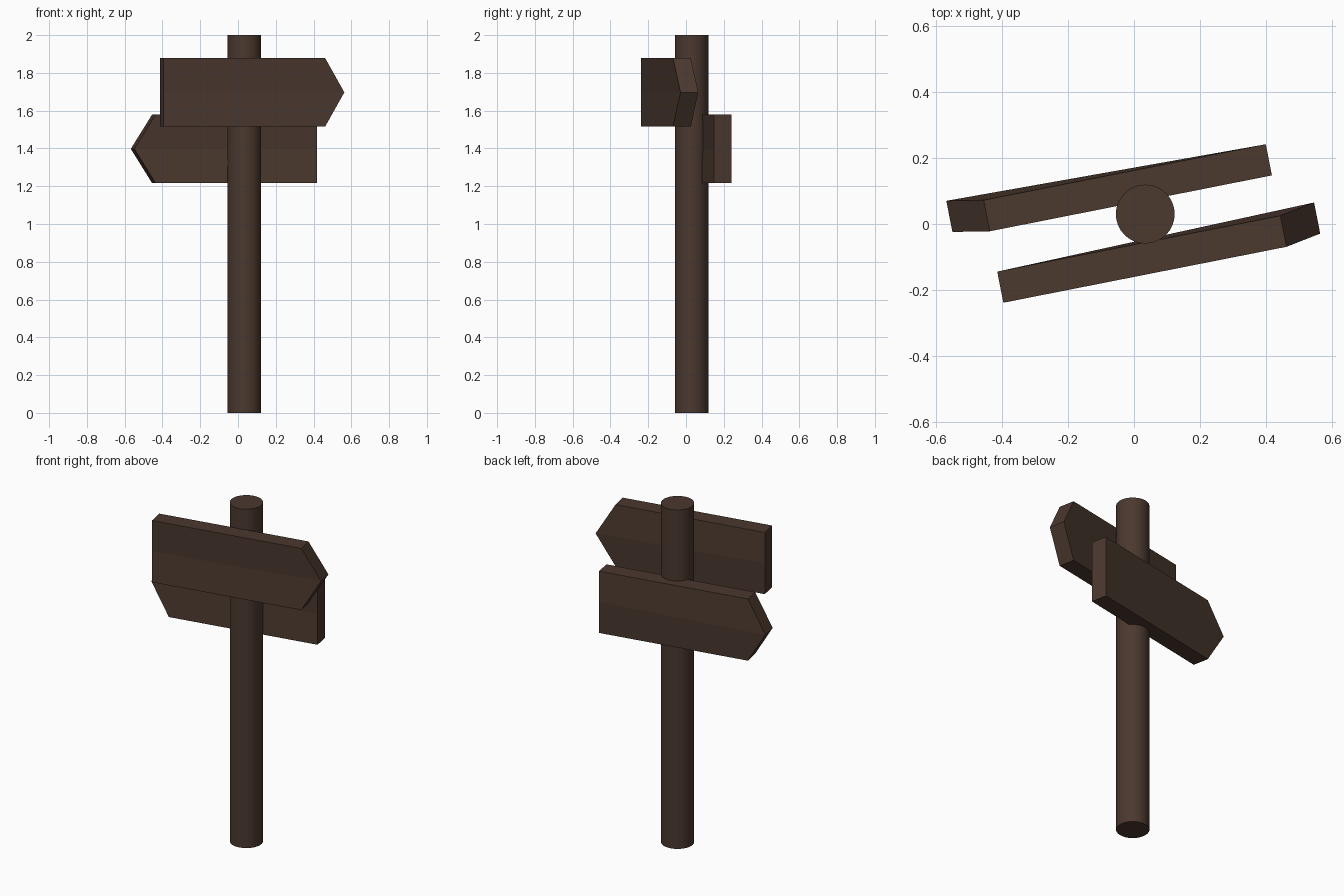
import bpy, bmesh
from mathutils import Vector

if "Cube" in bpy.data.objects:
    bpy.data.objects.remove(bpy.data.objects["Cube"])

wood = bpy.data.materials.new("dark_wood")
wood.diffuse_color = (0.07, 0.04, 0.028, 1)
wood.use_nodes = True
wood.node_tree.nodes["Principled BSDF"].inputs["Base Color"].default_value = wood.diffuse_color


def finish(name, bm):
    bmesh.ops.recalc_face_normals(bm, faces=bm.faces)
    mesh = bpy.data.meshes.new(name)
    bm.to_mesh(mesh)
    bm.free()
    mesh.materials.append(wood)
    obj = bpy.data.objects.new(name, mesh)
    bpy.context.collection.objects.link(obj)
    return obj


def arrow_board(name, end, shoulder, tip, back, z_mid, half=0.182):
    """Arrow plank from front-face plan points; the tip is bent slightly back."""
    bm = bmesh.new()
    outline = [(end, half), (shoulder, half), (tip, 0),
               (shoulder, -half), (end, -half), (end, 0)]
    front = [bm.verts.new((p[0], p[1], z_mid + dz)) for p, dz in outline]
    rear = [bm.verts.new(v.co + Vector((*back, 0))) for v in front]
    # Upper and lower halves of both faces meet along a middle ridge
    for ring in (front, rear):
        a, b, c, d, e, f = ring
        bm.faces.new((a, b, c, f))
        bm.faces.new((f, c, d, e))
    for i in range(6):
        j = (i + 1) % 6
        bm.faces.new((front[i], front[j], rear[j], rear[i]))
    return finish(name, bm)


# Round post
bpy.ops.mesh.primitive_cylinder_add(vertices=32, radius=0.089, depth=2,
                                    location=(0.034, 0.03, 1))
post = bpy.context.object
post.name = "post"
post.data.materials.append(wood)
bpy.ops.object.shade_smooth_by_angle()

# Two boards pointing opposite ways
arrow_board("upper_board", (-0.395, -0.238), (0.461, -0.069), (0.563, -0.029),
            (-0.0185, 0.094), 1.697)
arrow_board("lower_board", (0.417, 0.147), (-0.436, -0.022), (-0.549, -0.024),
            (-0.0185, 0.094), 1.398)
